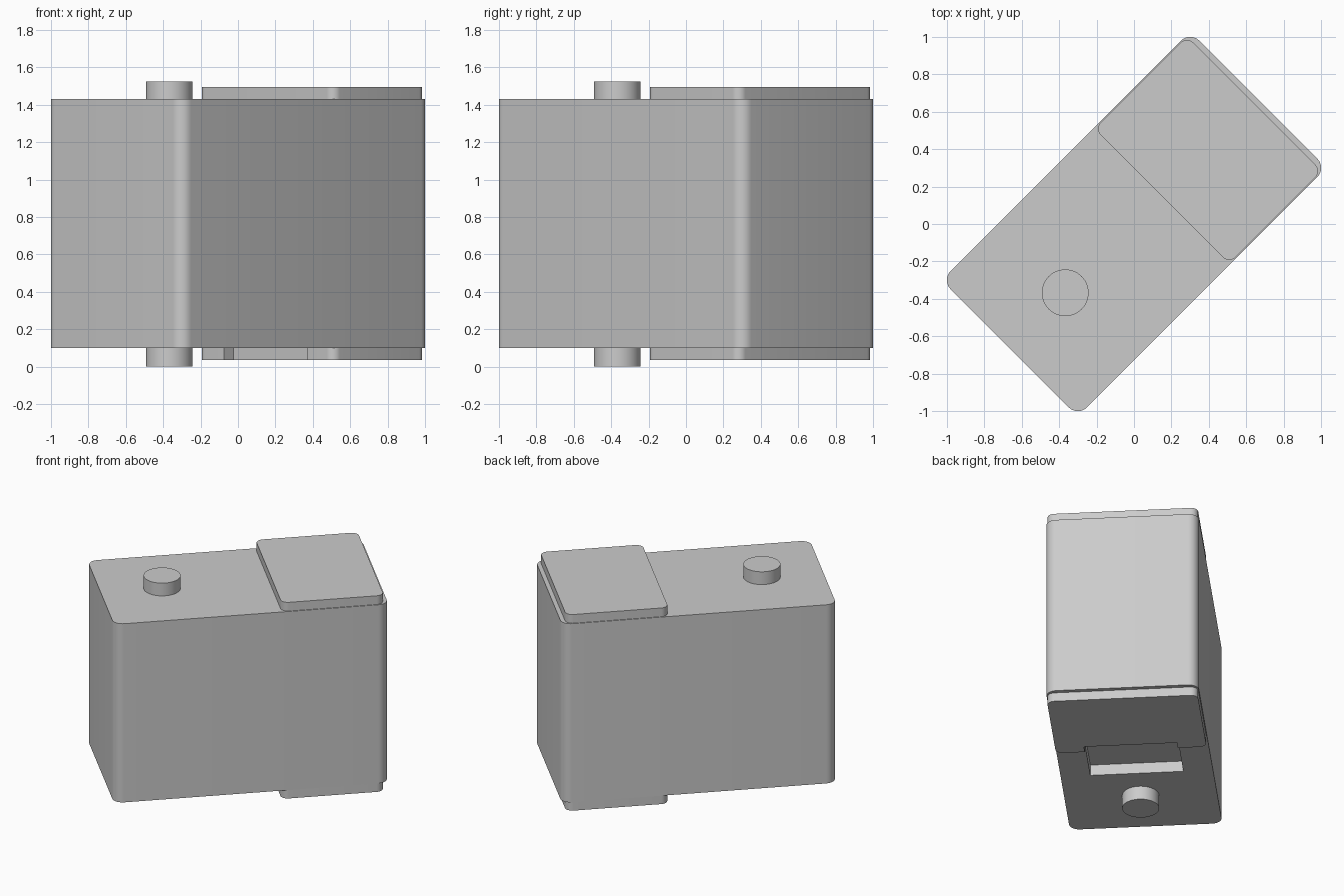
import bpy, bmesh
from math import pi, sin, cos, radians
from mathutils import Matrix

cube = bpy.data.objects.get("Cube")
if cube:
    bpy.data.objects.remove(cube, do_unlink=True)

grey = bpy.data.materials.new("plain grey")
grey.use_nodes = True
grey.diffuse_color = (0.6, 0.6, 0.6, 1)
grey.node_tree.nodes["Principled BSDF"].inputs["Base Color"].default_value = (0.6, 0.6, 0.6, 1)

# The whole model is turned on the diagonal
TURN = Matrix.Rotation(pi / 4, 4, "Z")


def rounded_outline(x0, x1, half_width, radius, steps=8):
    """Rectangle with rounded corners, counter-clockwise."""
    points = []
    corners = [(x1, 1), (x0, 1), (x0, -1), (x1, -1)]
    for i, (x, side) in enumerate(corners):
        cx = x - radius if x == x1 else x + radius
        cy = side * (half_width - radius)
        for s in range(steps + 1):
            a = (i + s / steps) * pi / 2
            points.append((cx + radius * cos(a), cy + radius * sin(a)))
    return points


def circle_outline(cx, radius, steps=48):
    return [(cx + radius * cos(2 * pi * i / steps), radius * sin(2 * pi * i / steps))
            for i in range(steps)]


def prism(name, outline, z0, z1):
    """Extrude an outline upwards and turn it onto the diagonal."""
    bm = bmesh.new()
    face = bm.faces.new([bm.verts.new((x, y, z0)) for x, y in outline])
    top = bmesh.ops.extrude_face_region(bm, geom=[face])["geom"]
    verts = [g for g in top if isinstance(g, bmesh.types.BMVert)]
    bmesh.ops.translate(bm, verts=verts, vec=(0, 0, z1 - z0))
    bmesh.ops.recalc_face_normals(bm, faces=bm.faces)
    bm.transform(TURN)
    mesh = bpy.data.meshes.new(name)
    bm.to_mesh(mesh)
    bm.free()
    mesh.materials.append(grey)
    ob = bpy.data.objects.new(name, mesh)
    bpy.context.collection.objects.link(ob)
    return ob


# Main block, end plates and round studs
body = prism("body", rounded_outline(-0.94, 0.94, 0.516, 0.07), 0.10, 1.43)
plate = rounded_outline(0.21, 0.91, 0.51, 0.05)
top_plate = prism("top_plate", plate, 1.43, 1.495)
bottom_plate = prism("bottom_plate", plate, 0.035, 0.10)
stud = circle_outline(-0.52, 0.125)
top_stud = prism("top_stud", stud, 1.43, 1.525)
bottom_stud = prism("bottom_stud", stud, 0, 0.10)

# Slot underneath, cut through the plate edge and into the block
slot = [(-0.22, -0.315), (0.28, -0.315), (0.28, 0.315), (-0.22, 0.315)]
cutter = prism("slot_cutter", slot, -0.05, 0.18)
cutter.hide_render = True
for ob in (body, bottom_plate):
    mod = ob.modifiers.new("slot", "BOOLEAN")
    mod.operation = "DIFFERENCE"
    mod.solver = "EXACT"
    mod.object = cutter
    bpy.context.view_layer.objects.active = ob
    bpy.ops.object.modifier_apply(modifier=mod.name)
bpy.data.objects.remove(cutter, do_unlink=True)

# Smooth the rounded corners, keep the rims sharp
bpy.ops.object.select_all(action="DESELECT")
for ob in (body, top_plate, bottom_plate, top_stud, bottom_stud):
    ob.select_set(True)
bpy.context.view_layer.objects.active = body
bpy.ops.object.shade_smooth_by_angle(angle=radians(30))
